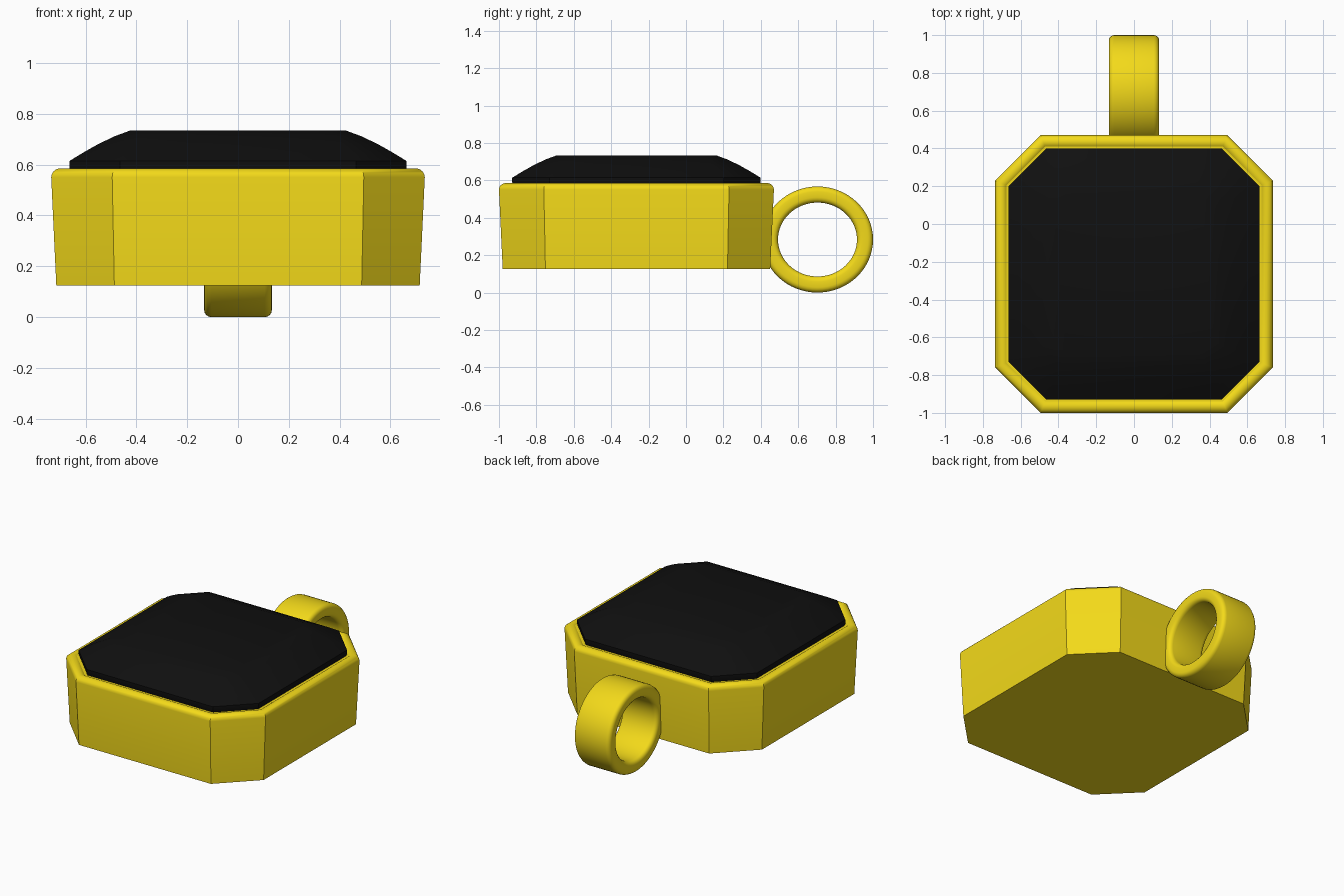
import bpy, bmesh
from math import sin, cos, pi, radians

if "Cube" in bpy.data.objects:
    bpy.data.objects.remove(bpy.data.objects["Cube"])

CY = -0.265  # centre of the case in y


def material(name, color):
    m = bpy.data.materials.new(name)
    m.diffuse_color = color
    m.use_nodes = True
    m.node_tree.nodes["Principled BSDF"].inputs["Base Color"].default_value = m.diffuse_color
    return m


gold = material("gold", (0.9, 0.7, 0.01, 1))
black = material("black_stone", (0.005, 0.005, 0.005, 1))


def octagon(half, flat):
    return [(flat, -half), (half, -flat), (half, flat), (flat, half),
            (-flat, half), (-half, flat), (-half, -flat), (-flat, -half)]


def loft(name, loops, mat, closed=False, angle=30):
    """Skin a list of equal-length loops; cap the ends unless closed."""
    bm = bmesh.new()
    rings = [[bm.verts.new(p) for p in loop] for loop in loops]
    pairs = list(zip(rings, rings[1:]))
    if closed:
        pairs.append((rings[-1], rings[0]))
    else:
        bm.faces.new(rings[0])
        bm.faces.new(rings[-1])
    n = len(loops[0])
    for a, b in pairs:
        for i in range(n):
            j = (i + 1) % n
            bm.faces.new((a[i], a[j], b[j], b[i]))
    bmesh.ops.recalc_face_normals(bm, faces=bm.faces)
    me = bpy.data.meshes.new(name)
    bm.to_mesh(me)
    bm.free()
    me.materials.append(mat)
    ob = bpy.data.objects.new(name, me)
    bpy.context.collection.objects.link(ob)
    bpy.ops.object.select_all(action='DESELECT')
    ob.select_set(True)
    bpy.context.view_layer.objects.active = ob
    bpy.ops.object.shade_smooth_by_angle(angle=radians(angle))
    return ob


def octagon_stack(name, profile, corner, mat):
    """Stack octagons: profile holds (half width, z), corner maps half to flat."""
    loops = [[(x, y + CY, z) for x, y in octagon(h, corner(h))] for h, z in profile]
    return loft(name, loops, mat)


# Case: tapered tray with a rounded rim
rim = [(0.700 + 0.035 * cos(a * pi / 12), 0.550 + 0.035 * sin(a * pi / 12))
       for a in range(0, 10)]
octagon_stack("case", [(0.715, 0.125)] + rim + [(0.655, 0.574)],
              lambda h: 0.495 - (0.735 - h) * 0.42, gold)

# Stone: domed octagon with a flat table
octagon_stack("stone", [(0.655, 0.565), (0.664, 0.588), (0.664, 0.614), (0.610, 0.647),
                        (0.550, 0.681), (0.485, 0.712), (0.425, 0.734)],
              lambda h: 0.465 - (0.664 - h) * 0.45, black)

# Bail: slightly oval band with rounded edges, swept about the x axis
W, T, R = 0.133, 0.043, 0.028  # half width, half thickness, edge radius
section = []
for k, (sx, sr) in enumerate([(1, 1), (-1, 1), (-1, -1), (1, -1)]):
    for s in range(5):
        a = (k + s / 4) * pi / 2
        section.append((sx * (W - R) + R * cos(a), sr * (T - R) + R * sin(a)))
loops = []
for i in range(64):
    a = 2 * pi * i / 64
    loops.append([(x, 0.703 + (0.254 + r) * cos(a), 0.2835 + (0.2405 + r) * sin(a))
                  for x, r in section])
loft("bail", loops, gold, closed=True)
